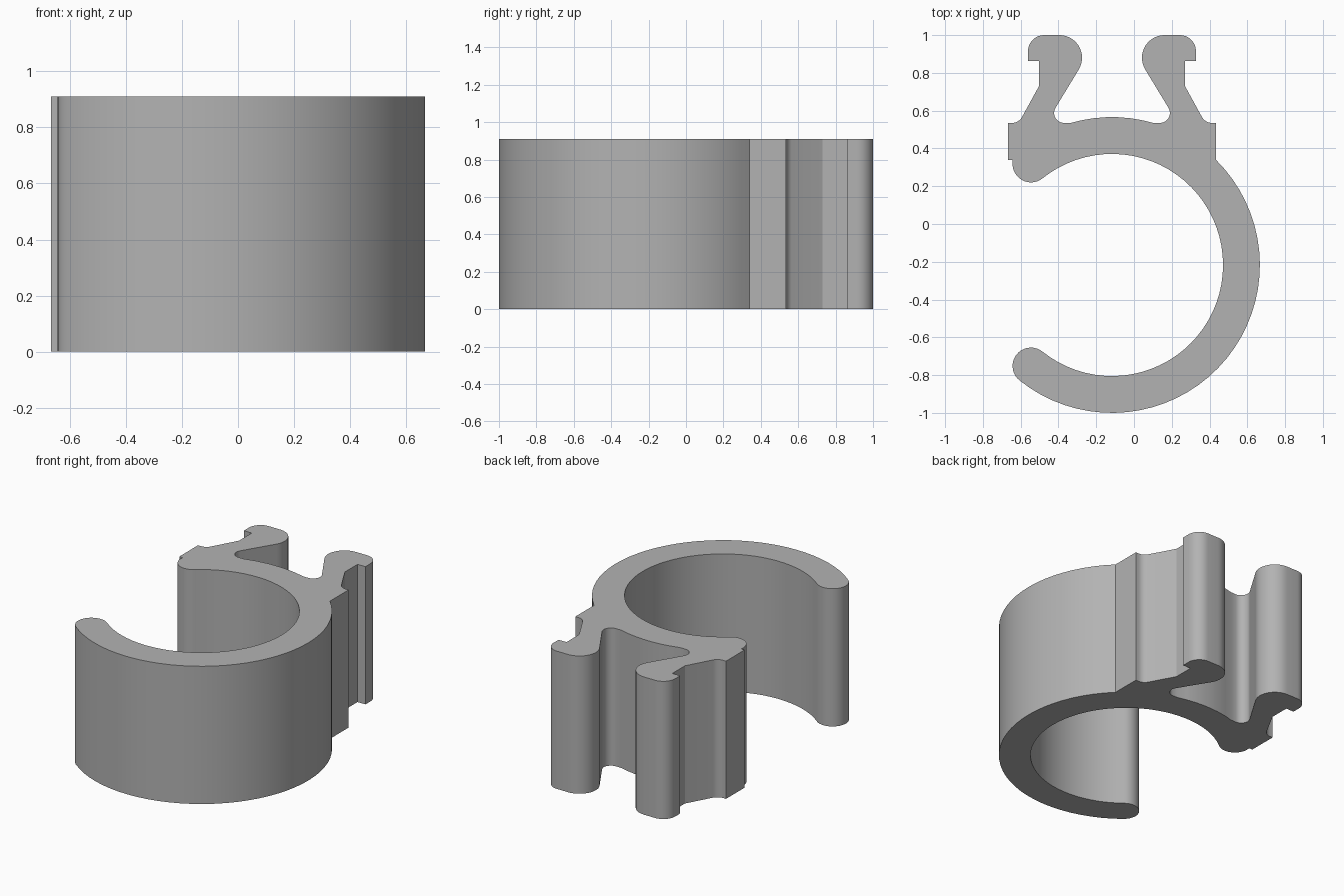
import bpy, bmesh
from math import cos, sin, radians, ceil

if "Cube" in bpy.data.objects:
    bpy.data.objects.remove(bpy.data.objects["Cube"])

HEIGHT = 0.91
CX, CY = -0.1165, -0.217          # ring centre
R_OUT, R_IN = 0.783, 0.588
R_TIP = (R_OUT - R_IN) / 2
R_MID = (R_OUT + R_IN) / 2
TIP = 128.74                      # half angle of the ring opening ends


def arc(x, y, r, start, end, step=5):
    n = max(3, ceil(abs(end - start) / step))
    angles = [radians(start + (end - start) * i / n) for i in range(n + 1)]
    return [(x + r * cos(a), y + r * sin(a)) for a in angles]


def tip_centre(angle):
    a = radians(angle)
    return CX + R_MID * cos(a), CY + R_MID * sin(a)


# Hook outline, measured from the clip's centre line, outside to inside
hook = [(0.5505, 0.34), (0.5505, 0.535)]
hook += arc(0.529, 0.595, 0.06, 270, 210, 10)
hook += [(0.3865, 0.73), (0.3865, 0.862), (0.4445, 0.862)]
hook += arc(0.3595, 0.915, 0.085, 0, 90, 10)
hook += arc(0.2785, 0.88, 0.12, 90, 210, 8)
hook += arc(0.2535, 0.588, 0.053, 30, -90, 12)
right_hook = [(CX - u, y) for u, y in reversed(hook)]
left_hook = [(CX + u, y) for u, y in hook]

# Full outline: outer ring, hooks, rounded tips and inner ring
outline = arc(CX, CY, R_OUT, -TIP, 45.2)
outline += left_hook
outline += arc(CX, CY, R_OUT, 74, 106)
outline += right_hook
outline += [(-0.6425, 0.34)]
outline += arc(*tip_centre(TIP), R_TIP, 180, 180 + TIP, 10)
outline += arc(CX, CY, R_IN, TIP, -TIP)
outline += arc(*tip_centre(-TIP), R_TIP, 180 - TIP, 360 - TIP, 10)

# Extrude the outline into the clip
bm = bmesh.new()
face = bm.faces.new([bm.verts.new((x, y, 0)) for x, y in outline])
top = bmesh.ops.extrude_face_region(bm, geom=[face], use_keep_orig=True)
bmesh.ops.translate(bm, vec=(0, 0, HEIGHT),
                    verts=[g for g in top["geom"] if isinstance(g, bmesh.types.BMVert)])
bmesh.ops.remove_doubles(bm, verts=bm.verts, dist=0.0005)
bmesh.ops.recalc_face_normals(bm, faces=bm.faces)
mesh = bpy.data.meshes.new("pipe_clip")
bm.to_mesh(mesh)
bm.free()
clip = bpy.data.objects.new("pipe_clip", mesh)
bpy.context.collection.objects.link(clip)

# Grey plastic
grey = bpy.data.materials.new("grey_plastic")
grey.use_nodes = True
colour = (0.45, 0.45, 0.45, 1)
grey.diffuse_color = colour
grey.node_tree.nodes["Principled BSDF"].inputs["Base Color"].default_value = colour
mesh.materials.append(grey)

bpy.ops.object.select_all(action="DESELECT")
clip.select_set(True)
bpy.context.view_layer.objects.active = clip
bpy.ops.object.shade_smooth_by_angle(angle=radians(25))
